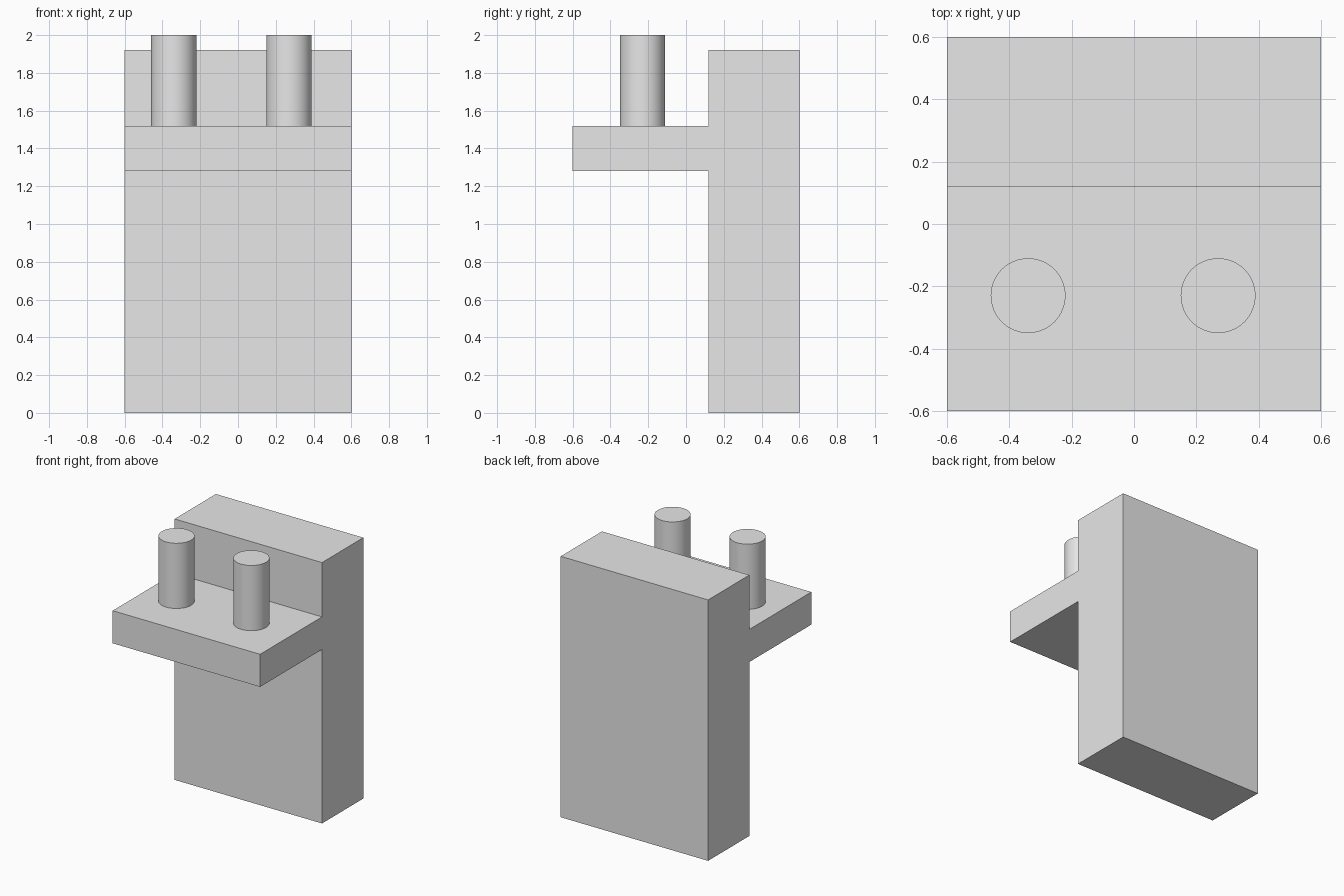
import bpy
import bmesh
from mathutils import Matrix

cube = bpy.data.objects.get("Cube")
if cube:
    bpy.data.objects.remove(cube, do_unlink=True)

# Single plain grey material
GREY = (0.8, 0.8, 0.8, 1.0)
grey = bpy.data.materials.new("plain_grey")
grey.use_nodes = True
grey.diffuse_color = GREY
for node in grey.node_tree.nodes:
    if node.type == "BSDF_PRINCIPLED":
        node.inputs["Base Color"].default_value = GREY


def add_object(name, bm):
    bmesh.ops.recalc_face_normals(bm, faces=bm.faces)
    mesh = bpy.data.meshes.new(name)
    bm.to_mesh(mesh)
    bm.free()
    mesh.materials.append(grey)
    obj = bpy.data.objects.new(name, mesh)
    bpy.context.collection.objects.link(obj)
    return obj


# Upright slab with its projecting shelf: one side profile (y, z) extruded in x
HALF_WIDTH = 0.6
PROFILE = [(0.6, 0), (0.6, 1.92), (0.12, 1.92), (0.12, 1.52),
           (-0.6, 1.52), (-0.6, 1.28), (0.12, 1.28), (0.12, 0)]
bm = bmesh.new()
side = bm.faces.new([bm.verts.new((-HALF_WIDTH, y, z)) for y, z in PROFILE])
extruded = bmesh.ops.extrude_face_region(bm, geom=[side], use_keep_orig=True)
end_verts = [g for g in extruded["geom"] if isinstance(g, bmesh.types.BMVert)]
bmesh.ops.translate(bm, verts=end_verts, vec=(2 * HALF_WIDTH, 0, 0))
add_object("slab_with_shelf", bm)

# Two round pegs standing on the shelf
PEG_RADIUS, PEG_BOTTOM, PEG_TOP, PEG_Y = 0.12, 1.52, 2.0, -0.23
for name, x in (("right_peg", -0.34), ("left_peg", 0.27)):
    bm = bmesh.new()
    bmesh.ops.create_cone(
        bm, cap_ends=True, segments=64, radius1=PEG_RADIUS, radius2=PEG_RADIUS,
        depth=PEG_TOP - PEG_BOTTOM,
        matrix=Matrix.Translation((x, PEG_Y, (PEG_TOP + PEG_BOTTOM) / 2)))
    peg = add_object(name, bm)
    # Smooth wall, flat caps with a sharp rim
    for face in peg.data.polygons:
        face.use_smooth = len(face.vertices) == 4
